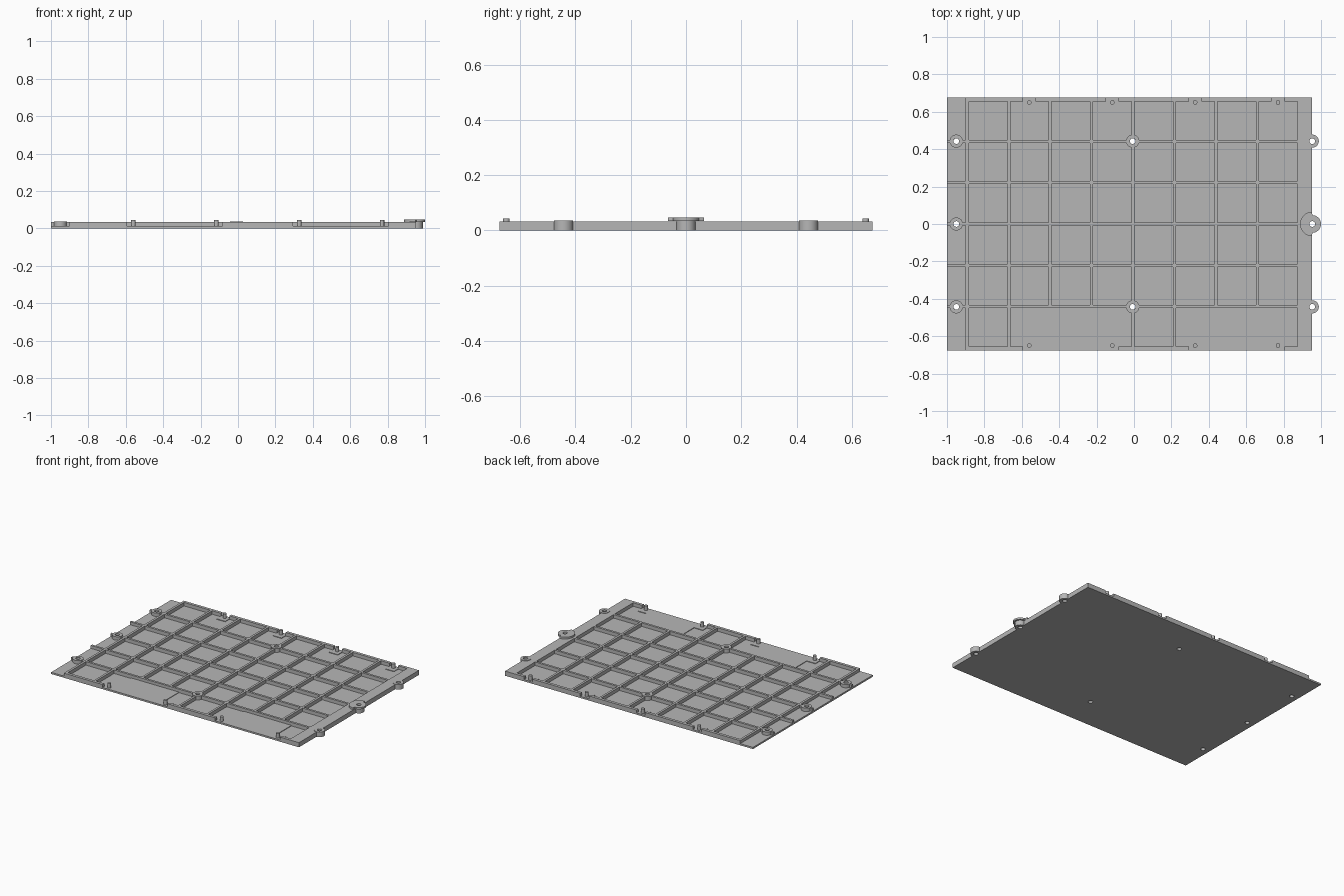
import bpy, bmesh, math

if "Cube" in bpy.data.objects:
    bpy.data.objects.remove(bpy.data.objects["Cube"])

grey = bpy.data.materials.new("plain grey")
grey.diffuse_color = (0.47, 0.47, 0.47, 1)
grey.use_nodes = True
grey.node_tree.nodes["Principled BSDF"].inputs["Base Color"].default_value = grey.diffuse_color

# Main dimensions
X0, X1, YH = -1.0, 0.953, 0.675
POCKET, LEDGE, TOP = 0.008, 0.012, 0.033
PITCH_X, PITCH_Y, CX, RIB = 0.2217, 0.2208, -0.0045, 0.008
PIN_X = [-0.56, -0.116, 0.327, 0.77]
PIN_Y, TAB, TAB_Y = 0.65, 0.034, 0.607
BAYS = [(PIN_X[0] + TAB, PIN_X[1] - TAB), (PIN_X[2] + TAB, PIN_X[3] - TAB)]
HOLES = [(x, y) for x in (-0.95, -0.007, X1) for y in (-0.443, 0, 0.443)
         if not (x == -0.007 and y == 0)]
HOLE_R = 0.015


def finish(bm, name, smooth=False):
    bmesh.ops.remove_doubles(bm, verts=bm.verts, dist=1e-5)
    bmesh.ops.recalc_face_normals(bm, faces=bm.faces)
    me = bpy.data.meshes.new(name)
    bm.to_mesh(me)
    bm.free()
    me.materials.append(grey)
    ob = bpy.data.objects.new(name, me)
    bpy.context.collection.objects.link(ob)
    bpy.ops.object.select_all(action='DESELECT')
    ob.select_set(True)
    bpy.context.view_layer.objects.active = ob
    if smooth:
        bpy.ops.object.shade_smooth_by_angle(angle=math.radians(35))
    return ob


def tube(name, x, y, outer, inner, z0, z1, seg=48):
    """Upright ring; outer is a function of the angle."""
    bm = bmesh.new()
    rings = []
    for fn, z in ((outer, z0), (outer, z1), (inner, z1), (inner, z0)):
        ring = []
        for i in range(seg):
            a = 2 * math.pi * (i + 0.5) / seg
            r = fn(a)
            ring.append(bm.verts.new((x + r * math.cos(a), y + r * math.sin(a), z)))
        rings.append(ring)
    for k in range(4):
        a, b = rings[k], rings[(k + 1) % 4]
        for i in range(seg):
            j = (i + 1) % seg
            bm.faces.new((a[i], a[j], b[j], b[i]))
    return finish(bm, name, True)


def cylinder(name, x, y, r, z0, z1, seg=24):
    bm = bmesh.new()
    bmesh.ops.create_cone(bm, cap_ends=True, segments=seg, radius1=r, radius2=r, depth=z1 - z0)
    bmesh.ops.translate(bm, verts=bm.verts, vec=(x, y, (z0 + z1) / 2))
    return finish(bm, name, True)


def level(x, y):
    """Surface height of the tray at a point."""
    # notches around the locating pins
    if abs(y) > TAB_Y and any(abs(x - p) < TAB for p in PIN_X):
        return LEDGE
    # open bays along the front edge
    if y < -2 * PITCH_Y - RIB and any(a < x < b for a, b in BAYS):
        return LEDGE
    row_rib = abs(y - PITCH_Y * round(y / PITCH_Y)) < RIB
    # low strip along the left, crossed by rib ends
    if x < -0.9:
        return TOP if row_rib and abs(y) < 0.6 else LEDGE
    u = x - CX
    if row_rib or abs(u - PITCH_X * round(u / PITCH_X)) < RIB:
        return TOP
    if abs(u) > 4 * PITCH_X or abs(y) > 3 * PITCH_Y:
        return TOP
    return POCKET


# Ribbed tray, built from filled grid cells
xs = {X0, X1, -0.9}
for k in range(-4, 5):
    xs |= {CX + k * PITCH_X - RIB, CX + k * PITCH_X + RIB}
for p in PIN_X:
    xs |= {p - TAB, p + TAB}
ys = {-YH, YH, -TAB_Y, TAB_Y}
for k in range(-3, 4):
    ys |= {s for s in (k * PITCH_Y - RIB, k * PITCH_Y + RIB) if abs(s) < YH}
xs, ys, zs = sorted(xs), sorted(ys), [0, POCKET, LEDGE, TOP]
axes = (xs, ys, zs)


def filled(c):
    if any(c[k] < 0 or c[k] >= len(axes[k]) - 1 for k in range(3)):
        return False
    mx, my, mz = [(axes[k][c[k]] + axes[k][c[k] + 1]) / 2 for k in range(3)]
    return mz < level(mx, my)


bm = bmesh.new()
verts = {}


def corner(key):
    if key not in verts:
        verts[key] = bm.verts.new([axes[k][key[k]] for k in range(3)])
    return verts[key]


for i in range(len(xs) - 1):
    for j in range(len(ys) - 1):
        for k in range(3):
            c = (i, j, k)
            if not filled(c):
                continue
            for ax in range(3):
                for side in (0, 1):
                    n = list(c)
                    n[ax] += 2 * side - 1
                    if filled(n):
                        continue
                    p, q = (ax + 1) % 3, (ax + 2) % 3
                    quad = []
                    for dp, dq in ((0, 0), (1, 0), (1, 1), (0, 1)):
                        v = list(c)
                        v[ax] += side
                        v[p] += dp
                        v[q] += dq
                        quad.append(corner(tuple(v)))
                    bm.faces.new(quad if side else quad[::-1])
tray = finish(bm, "ribbed_tray")

# Screw holes through the tray
for x, y in HOLES:
    cutter = cylinder("hole_cutter", x, y, HOLE_R, -0.05, 0.1, 32)
    cutter.hide_render = True
    bpy.context.view_layer.objects.active = tray
    mod = tray.modifiers.new("hole", 'BOOLEAN')
    mod.object, mod.operation, mod.solver = cutter, 'DIFFERENCE', 'EXACT'
    bpy.ops.object.modifier_apply(modifier=mod.name)
    bpy.data.objects.remove(cutter)

# Screw bosses
for x, y in HOLES:
    tube("screw_boss", x, y, lambda a: 0.035, lambda a: HOLE_R, 0, 0.036)

# Stepped flange on the right middle boss: wide inboard, narrow outboard
tube("boss_flange", X1, 0, lambda a: 0.065 if math.cos(a) < 0 else 0.047,
     lambda a: HOLE_R, 0.034, 0.047, 64)

# Locating pins along the front and back edges
for x in PIN_X:
    for y in (-PIN_Y, PIN_Y):
        cylinder("locating_pin", x, y, 0.012, 0.01, 0.044)
